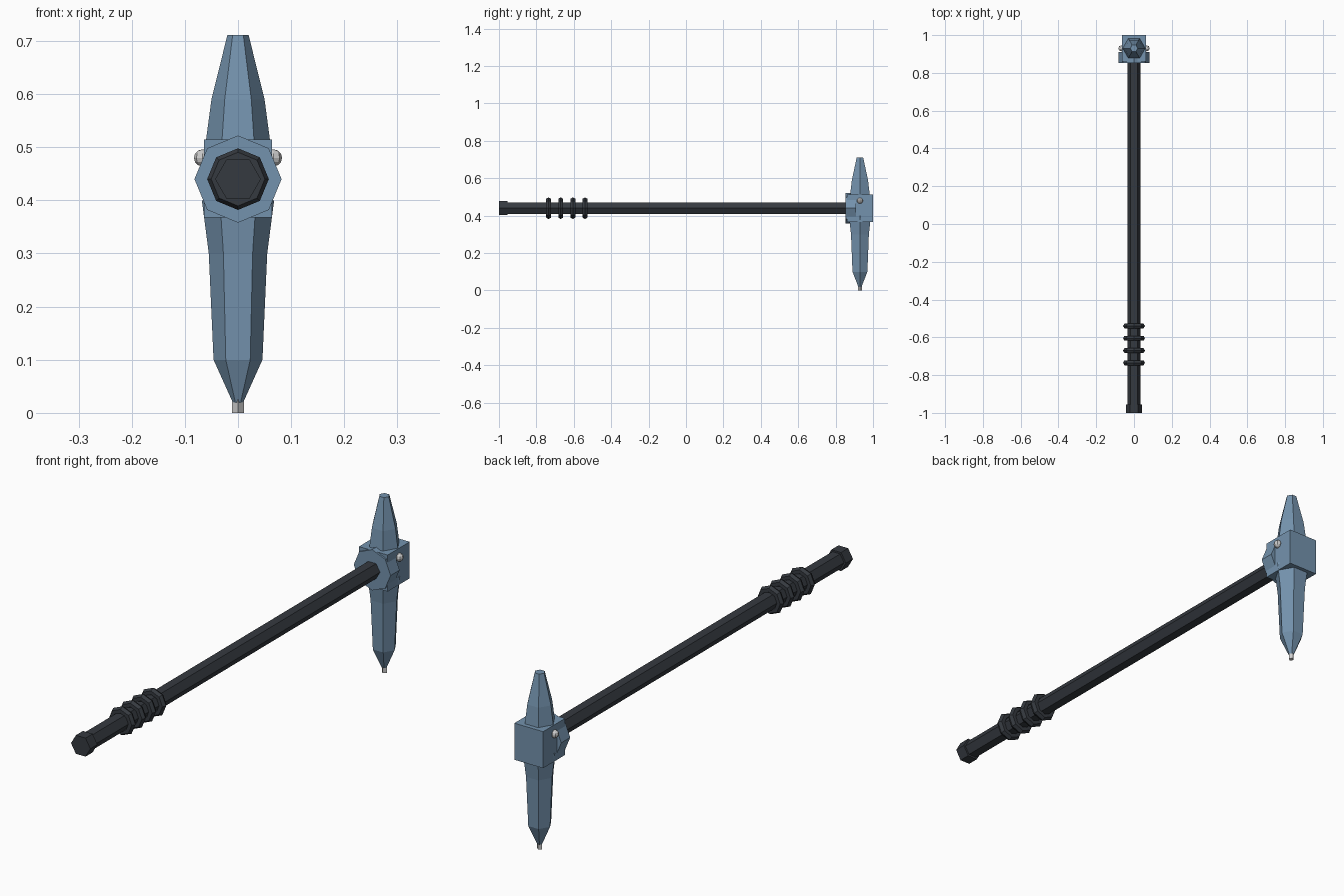
import bpy, bmesh, math
from mathutils import Vector

cube = bpy.data.objects.get("Cube")
if cube:
    bpy.data.objects.remove(cube, do_unlink=True)

AXIS_Z = 0.44    # height of the handle axis
HEAD_Y = 0.93    # depth of the head axis


def material(name, rgb):
    m = bpy.data.materials.new(name)
    m.use_nodes = True
    m.diffuse_color = (*rgb, 1)
    m.node_tree.nodes["Principled BSDF"].inputs["Base Color"].default_value = (*rgb, 1)
    return m


steel = material("blue_steel", (0.175, 0.29, 0.42))
black = material("black_grip", (0.036, 0.042, 0.051))
silver = material("pale_metal", (0.6, 0.6, 0.6))


def finish(name, bm, mat):
    bmesh.ops.recalc_face_normals(bm, faces=bm.faces)
    mesh = bpy.data.meshes.new(name)
    bm.to_mesh(mesh)
    bm.free()
    mesh.materials.append(mat)
    obj = bpy.data.objects.new(name, mesh)
    bpy.context.collection.objects.link(obj)
    return obj


def stack(name, profile, sides, mat, along):
    """Faceted solid from (position, radius) pairs, running along y or z."""
    bm = bmesh.new()
    rings = []
    for pos, r in profile:
        ring = []
        for i in range(sides):
            a = math.tau * i / sides
            c, s = r * math.cos(a), r * math.sin(a)
            co = (c, pos, AXIS_Z + s) if along == "y" else (c, HEAD_Y + s, pos)
            ring.append(bm.verts.new(co))
        rings.append(ring)
    for a, b in zip(rings, rings[1:]):
        for i in range(sides):
            j = (i + 1) % sides
            bm.faces.new((a[i], a[j], b[j], b[i]))
    bm.faces.new(rings[0])
    bm.faces.new(rings[-1])
    return finish(name, bm, mat)


# Handle and pommel
stack("handle", [(-0.99, 0.035), (0.88, 0.035)], 6, black, "y")
stack("pommel", [(-1.0, 0.043), (-0.955, 0.043)], 6, black, "y")

# Grip rings
for k in range(4):
    bpy.ops.mesh.primitive_torus_add(
        major_segments=8, minor_segments=6, major_radius=0.043, minor_radius=0.015,
        location=(0, -0.735 + 0.065 * k, AXIS_Z), rotation=(math.pi / 2, 0, 0))
    ring = bpy.context.object
    ring.name = f"grip_ring_{k + 1}"
    ring.data.materials.append(black)

# Head block and collar
bm = bmesh.new()
bmesh.ops.create_cube(bm, size=1)
bmesh.ops.scale(bm, vec=(0.128, 0.14, 0.147), verts=bm.verts)
bmesh.ops.translate(bm, vec=(0, HEAD_Y, AXIS_Z + 0.001), verts=bm.verts)
finish("head_block", bm, steel)
stack("collar", [(0.853, 0.082), (0.91, 0.082)], 8, steel, "y")

# Upper and lower spikes with a small tip
stack("upper_spike", [(0.5, 0.062), (0.59, 0.05), (0.711, 0.02)], 6, steel, "z")
stack("lower_spike", [(0.02, 0.01), (0.1, 0.046), (0.3, 0.055), (0.4, 0.068)], 6, steel, "z")
stack("spike_tip", [(0, 0.011), (0.026, 0.011)], 4, silver, "z")

# Rivets on both sides
for side, x in (("left", 0.067), ("right", -0.067)):
    bm = bmesh.new()
    bmesh.ops.create_uvsphere(bm, u_segments=8, v_segments=6, radius=0.016)
    bmesh.ops.translate(bm, vec=Vector((x, HEAD_Y, 0.48)), verts=bm.verts)
    finish(f"rivet_{side}", bm, silver)
